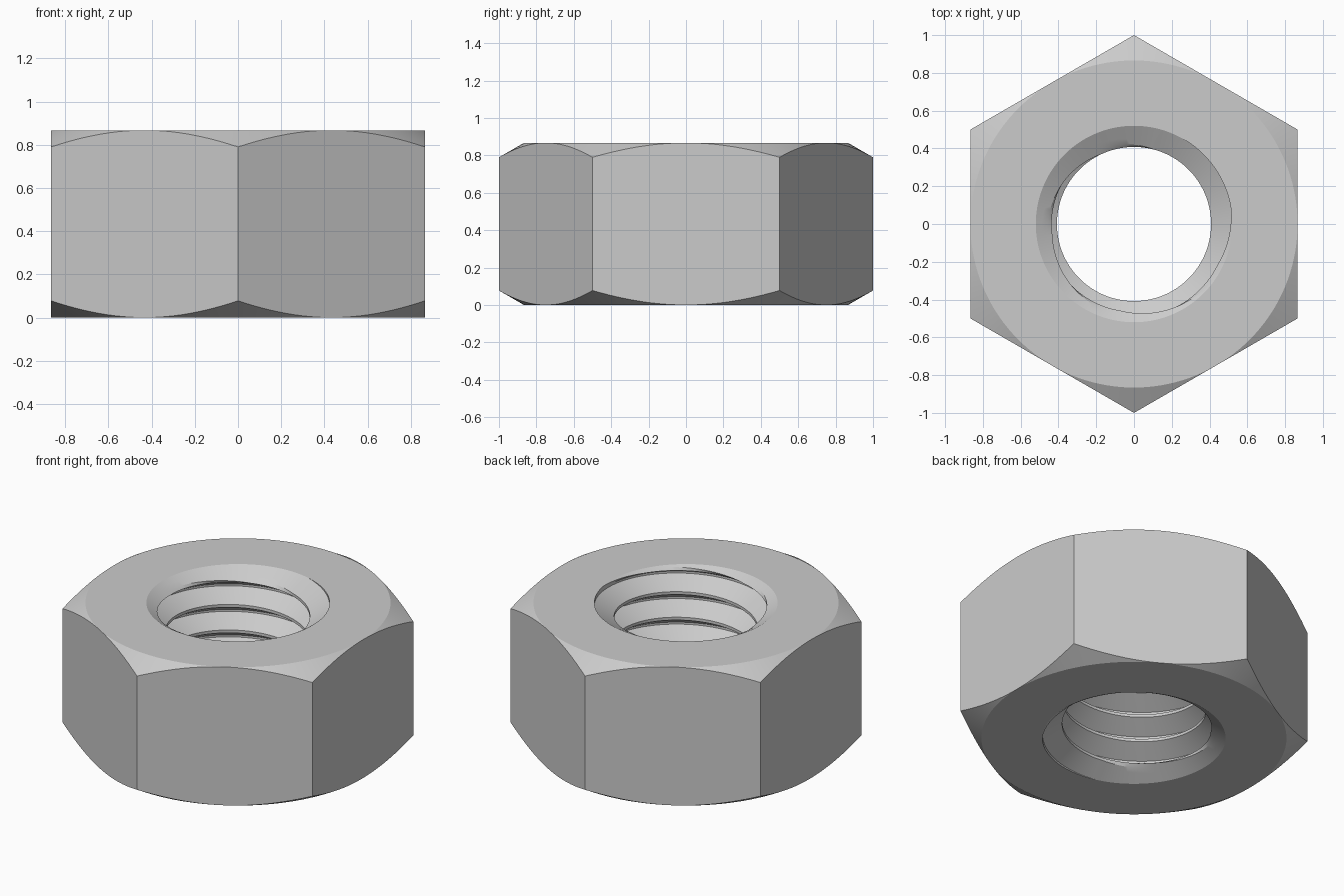
import bpy
import bmesh
import math

cube = bpy.data.objects.get("Cube")
if cube:
    bpy.data.objects.remove(cube, do_unlink=True)

HEIGHT = 0.867
APOTHEM = 0.866          # centre to flat side
MINOR, MAJOR = 0.408, 0.52
PITCH = 0.16
CREST_TOP = 0.88         # crest height at the front of the bore
SLOPE = math.tan(math.radians(30))
CREST_HALF = 0.009
FLANK = (MAJOR - MINOR) * SLOPE
SEGMENTS = 144
FLANK_STEPS = 4


def hex_radius(angle):
    """Radius of a hexagon with corners at front and back."""
    off = (angle - math.pi / 2) % (math.pi / 3) - math.pi / 6
    return APOTHEM / math.cos(off)


def bore_radius(z, crest):
    """Helical V groove, opened by a countersink at both ends."""
    d = abs((z - crest + PITCH / 2) % PITCH - PITCH / 2)
    thread = min(MAJOR, max(MINOR, MINOR + (d - CREST_HALF) / SLOPE))
    sink = MAJOR - min(z, HEIGHT - z) / SLOPE
    return max(thread, sink)


def thread_offsets():
    """Heights of the profile points of one pitch, measured from the crest."""
    side = [CREST_HALF + FLANK * i / FLANK_STEPS for i in range(FLANK_STEPS + 1)]
    return [-s for s in reversed(side)] + side


def section(angle, turn):
    """Closed radial section: outside from the top down, then up the bore."""
    corner = hex_radius(angle)
    drop = (corner - APOTHEM) * SLOPE
    points = [(APOTHEM, HEIGHT), (corner, HEIGHT - drop),
              (corner, drop), (APOTHEM, 0)]
    crest = CREST_TOP + PITCH * turn
    for k in range(-8, 3):
        for off in thread_offsets():
            z = min(HEIGHT, max(0, crest + k * PITCH + off))
            points.append((bore_radius(z, crest), z))
    return points


# Sweep the section once round the axis, the bore rising by one pitch
bm = bmesh.new()
columns = []
for i in range(SEGMENTS + 1):
    angle = -math.pi / 2 + math.tau * i / SEGMENTS
    columns.append([bm.verts.new((r * math.cos(angle), r * math.sin(angle), z))
                    for r, z in section(angle, i / SEGMENTS)])
for a, b in zip(columns, columns[1:]):
    for j in range(len(a)):
        k = (j + 1) % len(a)
        bm.faces.new((a[j], a[k], b[k], b[j]))
bmesh.ops.remove_doubles(bm, verts=bm.verts[:], dist=0.0002)
bmesh.ops.recalc_face_normals(bm, faces=bm.faces[:])

mesh = bpy.data.meshes.new("hex_nut")
bm.to_mesh(mesh)
bm.free()
nut = bpy.data.objects.new("hex_nut", mesh)
bpy.context.collection.objects.link(nut)

# Plain grey metal
steel = bpy.data.materials.new("steel_grey")
steel.use_nodes = True
colour = (0.6, 0.6, 0.6, 1)
steel.diffuse_color = colour
steel.node_tree.nodes["Principled BSDF"].inputs["Base Color"].default_value = colour
mesh.materials.append(steel)

bpy.ops.object.select_all(action='DESELECT')
nut.select_set(True)
bpy.context.view_layer.objects.active = nut
bpy.ops.object.shade_smooth_by_angle(angle=math.radians(20))
